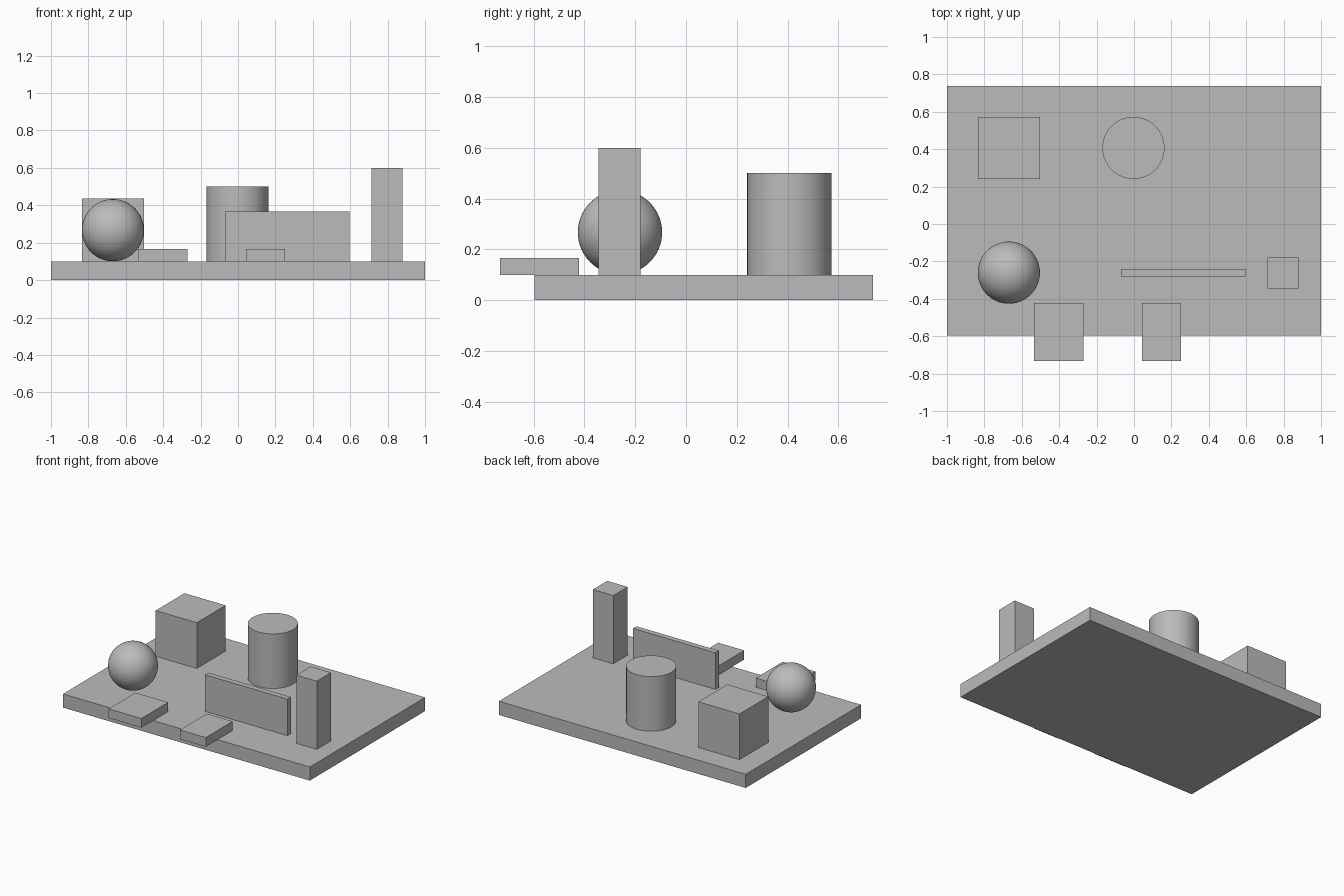
import bpy
import math

cube = bpy.data.objects.get("Cube")
if cube:
    bpy.data.objects.remove(cube, do_unlink=True)

# One plain grey for every part
grey = bpy.data.materials.new("plain_grey")
grey.use_nodes = True
colour = (0.5, 0.5, 0.5, 1.0)
grey.diffuse_color = colour
grey.node_tree.nodes["Principled BSDF"].inputs["Base Color"].default_value = colour

TOP = 0.1  # height of the base plate


def finish(name, smooth=False):
    obj = bpy.context.object
    obj.name = name
    obj.data.materials.append(grey)
    if smooth:
        bpy.ops.object.shade_smooth_by_angle(angle=math.radians(30))
    return obj


def block(name, x, y, z):
    """Box from its (min, max) range on each axis."""
    ranges = (x, y, z)
    bpy.ops.mesh.primitive_cube_add(size=1, location=[(a + b) / 2 for a, b in ranges])
    bpy.context.object.scale = [b - a for a, b in ranges]
    bpy.ops.object.transform_apply(location=False, rotation=False, scale=True)
    return finish(name)


# Base plate and the upright blocks on it
block("base_plate", (-1, 1), (-0.597, 0.737), (0, TOP))
block("cube_block", (-0.835, -0.502), (0.24, 0.573), (TOP, 0.435))
block("thin_wall", (-0.07, 0.597), (-0.28, -0.24), (TOP, 0.368))
block("tall_pillar", (0.715, 0.88), (-0.345, -0.18), (TOP, 0.6))

# Low plain slabs overhanging the front edge
for name, x in (("right_front_slab", (-0.535, -0.27)), ("left_front_slab", (0.042, 0.252))):
    block(name, x, (-0.733, -0.422), (TOP, 0.167))

# Round parts
bpy.ops.mesh.primitive_cylinder_add(vertices=64, radius=0.166, depth=0.4,
                                    location=(-0.003, 0.407, TOP + 0.2))
finish("cylinder", smooth=True)
bpy.ops.mesh.primitive_uv_sphere_add(segments=64, ring_count=32, radius=0.166,
                                     location=(-0.669, -0.26, TOP + 0.167))
finish("ball", smooth=True)
